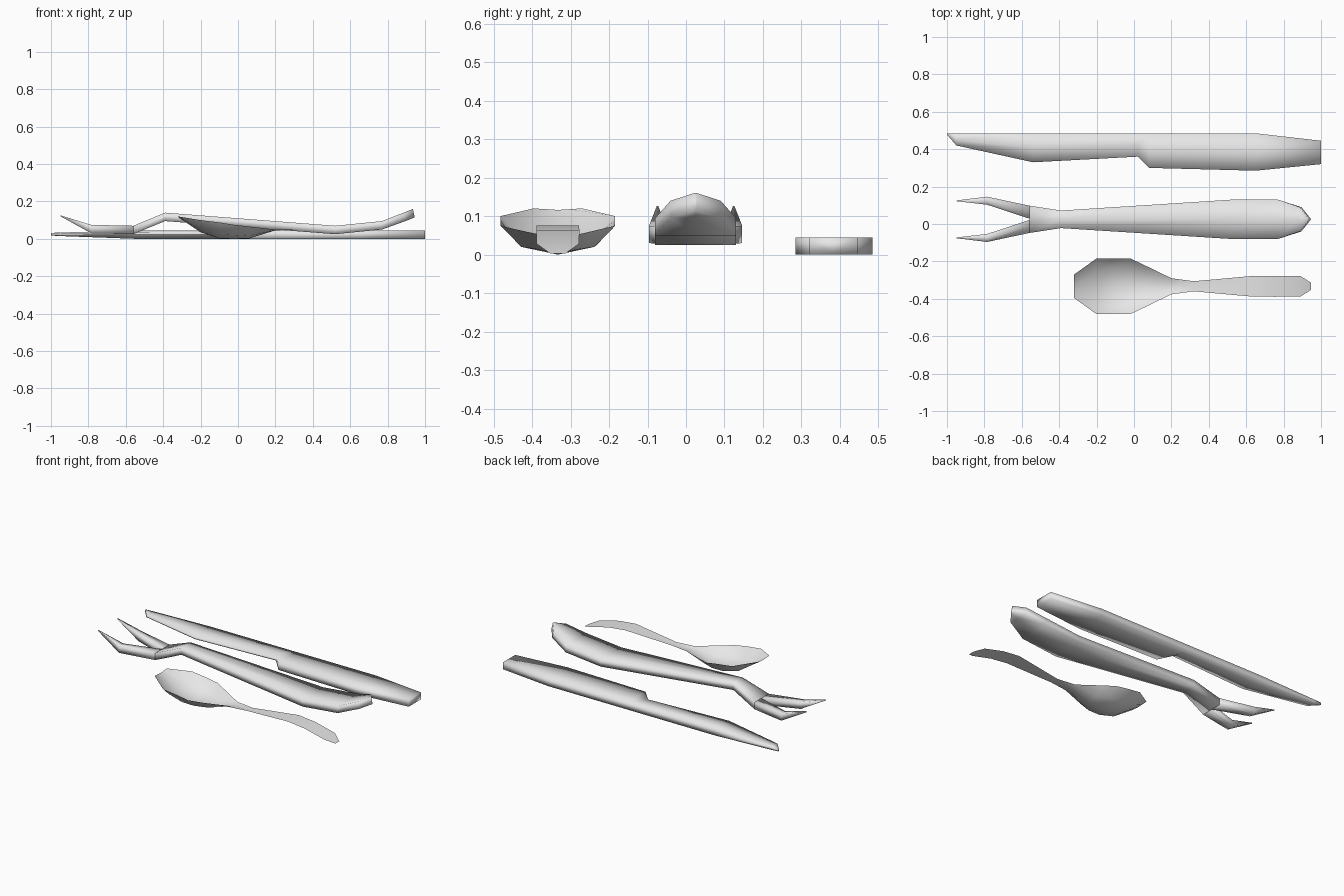
import bpy, bmesh

cube = bpy.data.objects.get("Cube")
if cube:
    bpy.data.objects.remove(cube)

steel = bpy.data.materials.new("pale_steel")
steel.use_nodes = True
steel.diffuse_color = (0.8, 0.8, 0.8, 1)
steel.node_tree.nodes["Principled BSDF"].inputs["Base Color"].default_value = (0.8, 0.8, 0.8, 1)


def loft(name, rings, closed=True):
    """Skin a row of equal cross-sections; closed ones get end caps."""
    bm = bmesh.new()
    rows = [[bm.verts.new(p) for p in ring] for ring in rings]
    n = len(rows[0])
    for a, b in zip(rows, rows[1:]):
        for i in range(n if closed else n - 1):
            j = (i + 1) % n
            bm.faces.new((a[i], b[i], b[j], a[j]))
    if closed:
        bm.faces.new(rows[0])
        bm.faces.new(rows[-1][::-1])
        bmesh.ops.recalc_face_normals(bm, faces=bm.faces)
    for f in bm.faces:
        f.smooth = True
    mesh = bpy.data.meshes.new(name)
    bm.to_mesh(mesh)
    bm.free()
    mesh.materials.append(steel)
    obj = bpy.data.objects.new(name, mesh)
    bpy.context.collection.objects.link(obj)
    return obj


def slab(x, y0, y1, low, high, x_low=None, edge=None):
    """Bar section with a centre line; edge gives the heights on the y0 side."""
    xl = x if x_low is None else x_low
    mid = (y0 + y1) / 2
    e0, e1 = edge or (low, high)
    return [(x, y0, e1), (x, mid, high), (x, y1, high),
            (xl, y1, low), (xl, mid, low), (xl, y0, e0)]


# Knife: blade with a thin cutting edge, running into a thick handle
thin = (0.022, 0.034)
knife = [slab(-1, 0.478, 0.485, 0.018, 0.032),
         slab(-0.95, 0.42, 0.485, 0.015, 0.034, edge=(0.02, 0.03)),
         slab(-0.54, 0.33, 0.485, 0, 0.045, edge=thin),
         slab(0.02, 0.36, 0.485, 0, 0.045, edge=thin),
         slab(0.08, 0.30, 0.485, 0, 0.045),
         slab(0.65, 0.285, 0.485, 0, 0.045),
         slab(1, 0.32, 0.445, 0, 0.045)]
loft("knife", knife)

# Fork body: x, half width, top height
FORK_Y, THICK = 0.025, 0.045
body = [(-0.56, 0.073, 0.07), (-0.39, 0.047, 0.14), (0.52, 0.105, 0.07),
        (0.77, 0.105, 0.095), (0.885, 0.065, 0.14), (0.935, 0.003, 0.16)]
loft("fork_body", [slab(x, FORK_Y - w, FORK_Y + w, top - THICK, top, x + 0.01 * (x > 0.8))
                   for x, w, top in body])

# Fork tines, mirrored: x, inner offset, outer offset, bottom, top
tine = [(-0.56, 0.004, 0.073, 0.025, 0.07), (-0.785, 0.078, 0.121, 0.03, 0.075),
        (-0.95, 0.097, 0.101, 0.121, 0.126)]
for side, label in ((1, "back"), (-1, "front")):
    loft("fork_tine_" + label,
         [slab(x, FORK_Y + side * a, FORK_Y + side * b, low, top) for x, a, b, low, top in tine])

# Spoon: a thin sheet; x, rim half width, rim height, mid half width, mid height, floor height
SPOON_Y = -0.333
bowl = [(-0.32, 0.063, 0.12, 0.03, 0.118, 0.116), (-0.2, 0.149, 0.1, 0.09, 0.045, 0.035),
        (-0.1, 0.149, 0.088, 0.1, 0.024, 0.002), (-0.02, 0.149, 0.075, 0.095, 0.02, 0),
        (0.06, 0.111, 0.066, 0.06, 0.015, 0.003), (0.2, 0.043, 0.05, 0.02, 0.046, 0.045)]
handle = [(0.32, 0.027, 0.05), (0.63, 0.055, 0.075), (0.75, 0.056, 0.062),
          (0.89, 0.055, 0.028), (0.945, 0.02, 0.003)]
bowl += [(x, w, z, w / 2, z, z) for x, w, z in handle]
loft("spoon", [[(x, SPOON_Y + dy, z) for dy, z in
                ((-w, rim), (-m, mid), (0, floor), (m, mid), (w, rim))]
               for x, w, rim, m, mid, floor in bowl], closed=False)
